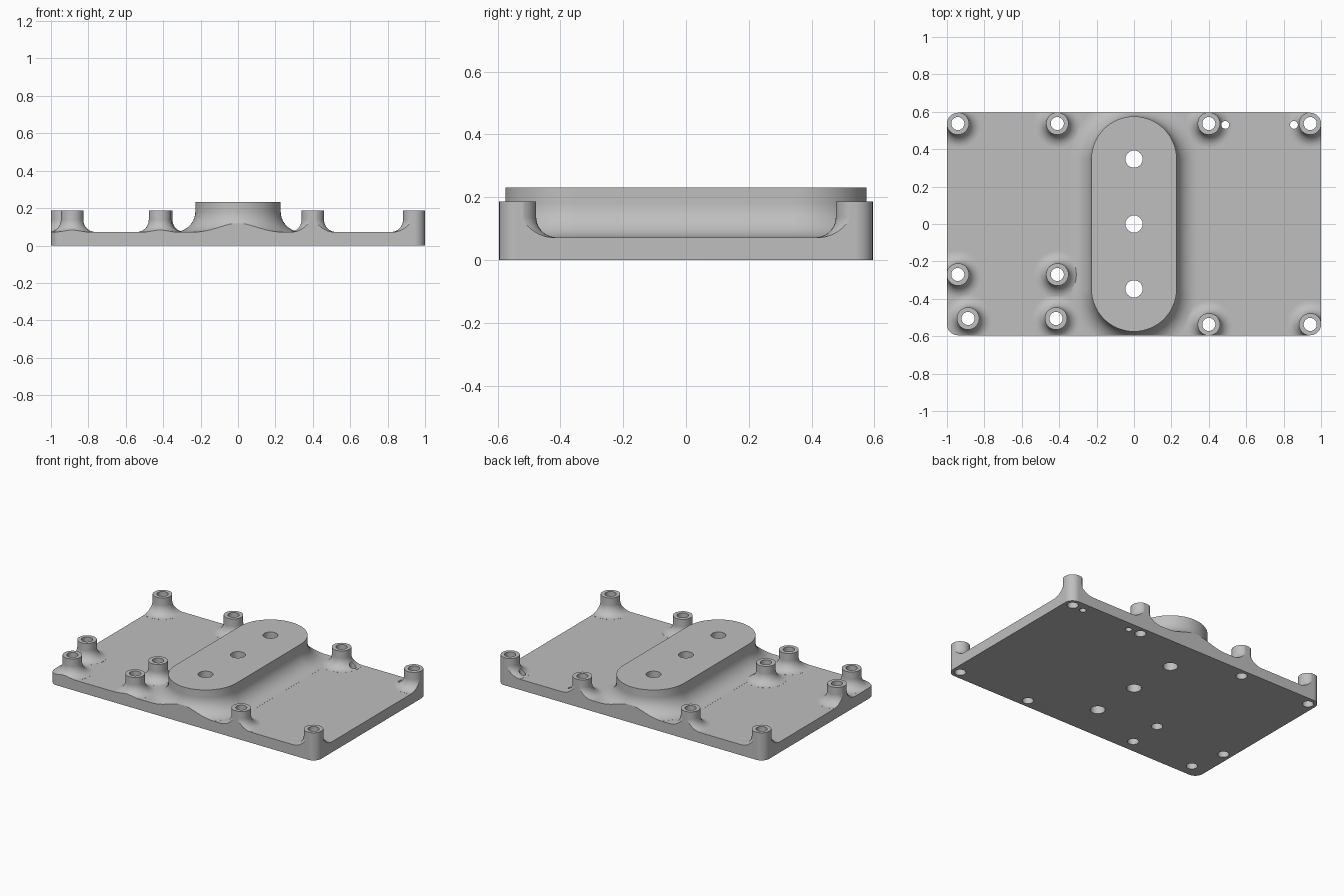
import bpy, bmesh, math

cube = bpy.data.objects.get("Cube")
if cube:
    bpy.data.objects.remove(cube, do_unlink=True)

# Main dimensions
HX, HY, CORNER = 1.0, 0.595, 0.058
PLATE_TOP, POST_TOP, BOSS_TOP = 0.072, 0.187, 0.232
POST_R, BOSS_R, BOSS_Y = 0.06, 0.228, 0.347

grey = bpy.data.materials.new("light grey")
grey.use_nodes = True
colour = (0.52, 0.52, 0.52, 1)
grey.diffuse_color = colour
grey.node_tree.nodes["Principled BSDF"].inputs["Base Color"].default_value = colour


def rounded_outline(hx, hy, r, steps):
    """Rectangle with corner arcs; hx and hy are the arc centre distances."""
    points = []
    for quarter, (sx, sy) in enumerate([(1, 1), (-1, 1), (-1, -1), (1, -1)]):
        for i in range(steps + 1):
            a = (quarter + i / steps) * math.pi / 2
            p = (sx * hx + r * math.cos(a), sy * hy + r * math.sin(a))
            if not points or math.dist(p, points[-1]) > 1e-5:
                points.append(p)
    if math.dist(points[0], points[-1]) < 1e-5:
        points.pop()
    return points


def loft(name, sections, x=0, y=0):
    """Solid through a stack of (outline, z) sections."""
    bm = bmesh.new()
    rings = [[bm.verts.new((px + x, py + y, z)) for px, py in outline]
             for outline, z in sections]
    n = len(rings[0])
    for low, high in zip(rings, rings[1:]):
        for i in range(n):
            j = (i + 1) % n
            bm.faces.new((low[i], low[j], high[j], high[i]))
    bm.faces.new(rings[0][::-1])
    bm.faces.new(rings[-1])
    mesh = bpy.data.meshes.new(name)
    bm.to_mesh(mesh)
    bm.free()
    obj = bpy.data.objects.new(name, mesh)
    bpy.context.collection.objects.link(obj)
    mesh.materials.append(grey)
    return obj


def filleted(name, x, y, straight, r, top, fillet, steps):
    """Upright boss with a concave fillet flaring into the plate."""
    profile = [(fillet, 0)]
    for i in range(11):
        a = i / 10 * math.pi / 2
        profile.append((fillet * (1 - math.sin(a)),
                        PLATE_TOP + 0.0004 + fillet * (1 - math.cos(a))))
    profile.append((0, top))
    return loft(name, [(rounded_outline(0, straight, r + o, steps), z)
                       for o, z in profile], x, y)


def prism(name, outline, z0, z1, x=0, y=0):
    return loft(name, [(outline, z0), (outline, z1)], x, y)


def combine(target, tool, operation):
    """Apply an exact boolean and discard the tool."""
    mod = target.modifiers.new(operation, 'BOOLEAN')
    mod.operation, mod.solver, mod.object = operation, 'EXACT', tool
    bpy.context.view_layer.objects.active = target
    bpy.ops.object.modifier_apply(modifier=mod.name)
    bpy.data.objects.remove(tool, do_unlink=True)


# Oversized slab, trimmed to the rounded outline further down
plate = prism("mounting_plate", [(1.2, 0.8), (-1.2, 0.8), (-1.2, -0.8), (1.2, -0.8)],
              -0.05, PLATE_TOP)

# Central slot-shaped boss
combine(plate, filleted("centre_boss", 0, 0, BOSS_Y, BOSS_R, BOSS_TOP, 0.11, 16), 'UNION')

# Standoff posts: corners, inner pairs and the extra pair on the right
ex, ey = HX - CORNER, HY - CORNER
posts = [(-ex, ey), (-0.41, ey), (0.4, ey), (ex, ey), (0.4, -ey), (ex, -ey),
         (-ex, -0.27), (-0.41, -0.27), (-0.887, -0.505), (-0.417, -0.505)]
for x, y in posts:
    combine(plate, filleted("standoff_post", x, y, 0, POST_R, POST_TOP, 0.065, 8), 'UNION')

# Trim to the plate outline
combine(plate, prism("outline_trim", rounded_outline(ex, ey, CORNER, 8), 0, 0.5), 'INTERSECT')

# Through holes: posts, boss and two small pin holes
holes = [(x, y, 0.035) for x, y in posts]
holes += [(0, y, 0.046) for y in (-BOSS_Y, 0, BOSS_Y)]
holes += [(x, 0.53, 0.021) for x in (0.488, 0.855)]
for x, y, r in holes:
    combine(plate, prism("hole_cutter", rounded_outline(0, 0, r, 6), -0.1, 0.5, x, y),
            'DIFFERENCE')

# Smooth curved walls, crisp rims
bpy.ops.object.select_all(action='DESELECT')
plate.select_set(True)
bpy.context.view_layer.objects.active = plate
bpy.ops.object.shade_smooth_by_angle(angle=math.radians(30))
weighted = plate.modifiers.new("weighted_normals", 'WEIGHTED_NORMAL')
weighted.keep_sharp = True
